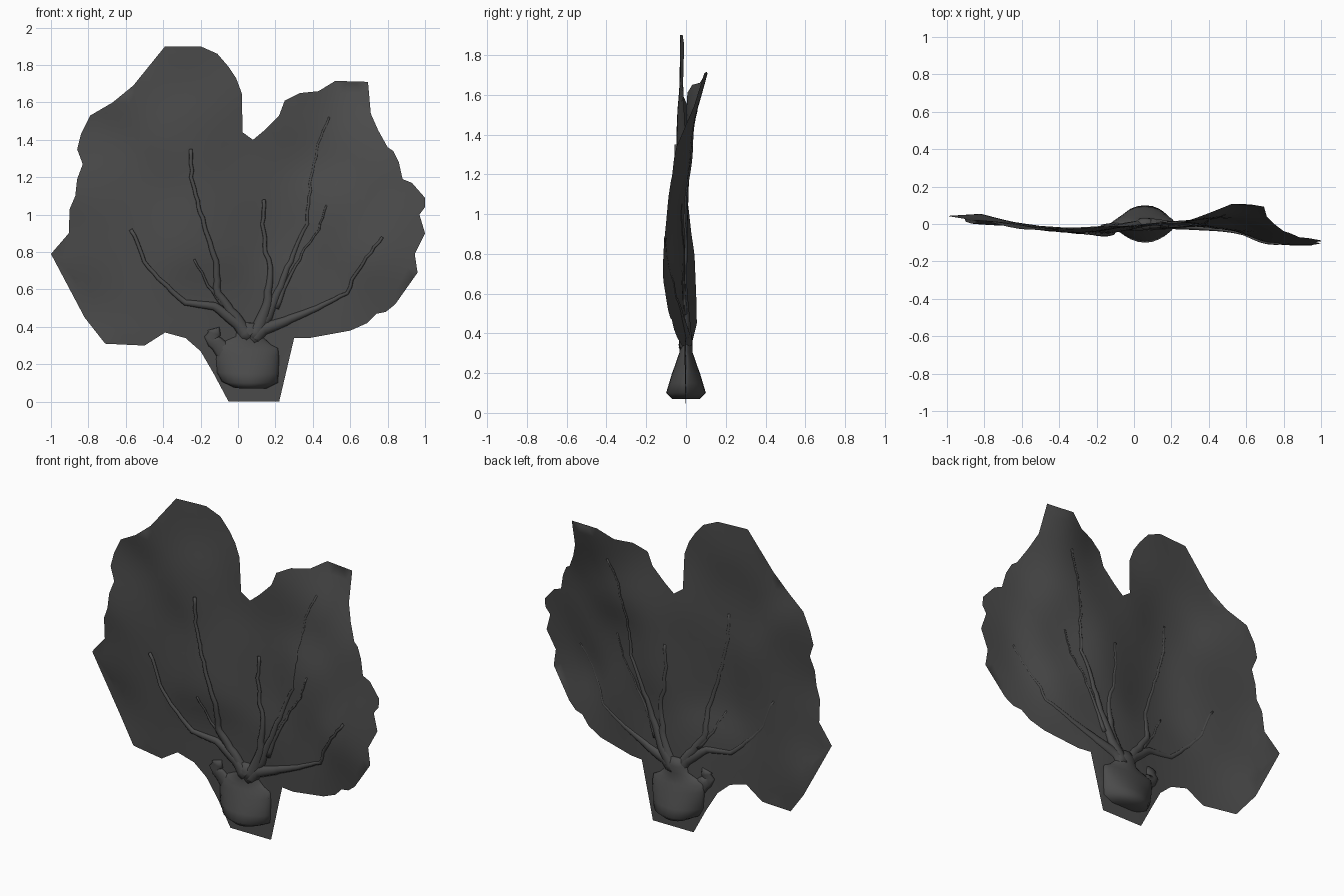
import bpy, bmesh, math, random
from mathutils import Vector
from mathutils.geometry import delaunay_2d_cdt

random.seed(4)
mat = bpy.data.materials.new("dark_grey")
mat.diffuse_color = (0.07, 0.07, 0.07, 1)

# Fan outline (x, z)
OUT = [(-.05, 0), (.22, 0), (.30, .34), (.38, .34), (.6, .38), (.69, .42), (.74, .47),
       (.79, .48), (.84, .52), (.96, .69), (.945, .79), (1, .90), (.97, 1), (1, 1.04),
       (1, 1.09), (.93, 1.17), (.88, 1.19), (.86, 1.28), (.83, 1.34), (.80, 1.36),
       (.75, 1.45), (.71, 1.54), (.695, 1.71), (.52, 1.715), (.43, 1.66), (.33, 1.65),
       (.25, 1.61), (.22, 1.53), (.14, 1.45), (.08, 1.40), (.025, 1.44), (.02, 1.65),
       (-.01, 1.73), (-.05, 1.79), (-.11, 1.86), (-.2, 1.9), (-.39, 1.9), (-.56, 1.69),
       (-.67, 1.6), (-.79, 1.53), (-.84, 1.43), (-.86, 1.35), (-.83, 1.27), (-.86, 1.19),
       (-.87, 1.1), (-.9, 1.03), (-.905, .9), (-1, .79), (-.82, .45), (-.71, .31),
       (-.5, .3), (-.39, .37), (-.28, .34), (-.2, .27), (-.13, .15)]

# Ripple of the fan: depth y at a few (x, z)
CTRL = [(.52, 1.71, .115), (.69, 1.71, .09), (.43, 1.66, .06), (.25, 1.6, .01), (.08, 1.4, 0),
        (.02, 1.65, -.015), (-.1, 1.85, -.01), (-.3, 1.9, -.025), (-.56, 1.69, -.03),
        (-.84, 1.4, .02), (-1, .79, .043), (-.82, .45, .055), (-.71, .31, .02), (-.5, .3, -.01),
        (-.5, 1, -.02), (-.25, .9, -.055), (-.25, 1.4, -.045), (0, 1, -.02), (.2, 1, .01),
        (.5, 1, -.03), (1, .95, -.1), (.9, .75, -.115), (.79, .48, -.08), (.6, .38, -.045),
        (.86, 1.28, -.06), (.71, 1.54, .04), (.35, .6, -.015), (.08, 0, 0), (.08, .4, 0),
        (-.2, .5, -.02), (.45, 1.35, .03), (-.7, .8, .0), (-.62, .5, .005), (-.7, 1.2, -.005)]
vals = [c[2] for c in CTRL]


def depth(x, z):
    w = [math.exp(-((x - c[0]) ** 2 + (z - c[1]) ** 2) / .045) + 1e-9 for c in CTRL]
    return sum(a * b for a, b in zip(w, vals)) / sum(w)


for _ in range(12):
    err = [c[2] - depth(c[0], c[1]) for c in CTRL]
    vals = [v + e for v, e in zip(vals, err)]


def finish(name, bm):
    bmesh.ops.recalc_face_normals(bm, faces=bm.faces)
    me = bpy.data.meshes.new(name)
    bm.to_mesh(me)
    bm.free()
    for p in me.polygons:
        p.use_smooth = True
    me.materials.append(mat)
    ob = bpy.data.objects.new(name, me)
    bpy.context.collection.objects.link(ob)


def loft(name, rings):
    bm = bmesh.new()
    loops = [[bm.verts.new(p) for p in r] for r in rings]
    n = len(loops[0])
    for a, b in zip(loops, loops[1:]):
        for i in range(n):
            j = (i + 1) % n
            bm.faces.new((a[i], a[j], b[j], b[i]))
    bm.faces.new(loops[0][::-1])
    bm.faces.new(loops[-1])
    finish(name, bm)


# Fan blade: outline triangulated with inner grid points
n = len(OUT)
pts = [Vector(p) for p in OUT]
step = .055
for i in range(-18, 19):
    for k in range(1, 35):
        p = Vector((i * step + (k % 2) * step / 2, k * step))
        if min((p - q).length for q in pts[:n]) > .035:
            pts.append(p)
v2, _, f2 = delaunay_2d_cdt(pts, [(i, (i + 1) % n) for i in range(n)],
                            [], 1, 1e-5)[:3]
bm = bmesh.new()
bv = [bm.verts.new((p.x, depth(p.x, p.y), p.y)) for p in v2]
for f in f2:
    bm.faces.new([bv[i] for i in f])
bmesh.ops.delete(bm, geom=[v for v in bm.verts if not v.link_faces], context='VERTS')
finish("fan_blade", bm)


# Branches: knobbly flattened tubes half sunk into the blade
def branch(name, path, r0, r1, off, wob=.005, flat=.75):
    P = [Vector((x, 0, z)) for x, z in path]
    fine = []
    for a, b in zip(P, P[1:]):
        m = max(2, round((b - a).length / .035))
        fine += [a.lerp(b, t / m) for t in range(m)]
    fine.append(P[-1])
    for p in fine:
        p.x += random.uniform(-wob, wob)
        p.y = depth(p.x, p.z) + off
    rings = []
    for i, p in enumerate(fine):
        d = (fine[min(i + 1, len(fine) - 1)] - fine[max(i - 1, 0)]).normalized()
        s = d.cross(Vector((0, 1, 0))).normalized()
        u = s.cross(d)
        t = i / (len(fine) - 1)
        r = r1 + (r0 - r1) * (1 - t) ** 3
        rings.append([p + r * (math.cos(a) * s + flat * math.sin(a) * u)
                      for a in (k * math.pi / 4 for k in range(8))])
    loft(name, rings)


branch("branch_far_left", [(.06, .34), (.0, .42), (-.07, .47), (-.13, .51), (-.28, .53),
                           (-.43, .66), (-.5, .75), (-.57, .92)], .042, .010, -.006)
branch("branch_left", [(.05, .34), (.0, .44), (-.06, .51), (-.11, .58), (-.12, .75),
                       (-.19, .98), (-.25, 1.2), (-.25, 1.35)], .036, .010, -.005)
branch("twig_left", [(-.07, .51), (-.16, .62), (-.23, .76)], .018, .006, -.003)
branch("branch_middle", [(.08, .34), (.13, .44), (.16, .52), (.17, .72), (.15, .8),
                         (.13, .95), (.14, 1.08)], .045, .010, -.004)
branch("branch_right", [(.08, .34), (.14, .43), (.19, .52), (.28, .75), (.37, .95),
                        (.39, 1.2), (.43, 1.38), (.49, 1.52)], .038, .006, .002)
branch("twig_right", [(.2, .5), (.28, .67), (.36, .82), (.43, .92), (.47, 1.05)],
       .016, .005, 0)
branch("branch_far_right", [(.07, .33), (.14, .39), (.25, .43), (.42, .5), (.58, .58),
                            (.63, .69), (.77, .88)], .045, .008, -.004)

# Holdfast and stem: z, centre x, half width, half depth
HOLD = [(.07, .06, .09, .07), (.10, .06, .15, .10), (.15, .055, .165, .085),
        (.20, .055, .17, .07), (.24, .05, .17, .055), (.28, .045, .165, .042),
        (.30, .05, .12, .034), (.34, .06, .075, .032), (.38, .06, .065, .032),
        (.42, .06, .04, .02)]
rings = []
for z, cx, rx, ry in HOLD:
    # pointed lens section, thick in the middle and thin at the sides
    ring = []
    for k in range(24):
        a = k * math.pi / 12
        c, s = math.cos(a), math.sin(a)
        ring.append(Vector((cx + rx * c * (1 + .04 * math.sin(3 * a + 25 * z)),
                            ry * s * abs(s) ** .35,
                            z + (.03 if z > .15 and z < .31 else .008) * abs(c) ** 3
                            * (1 if c < 0 else .2))))
    rings.append(ring)
loft("holdfast", rings)

# Folded lips on either side of the holdfast
branch("lip_left", [(.0, .19), (-.07, .26), (-.12, .31), (-.14, .34), (-.125, .39)],
       .09, .035, 0, .008, .4)
branch("lip_right", [(.06, .18), (.14, .23), (.2, .265)], .07, .028, 0, .004, .5)
